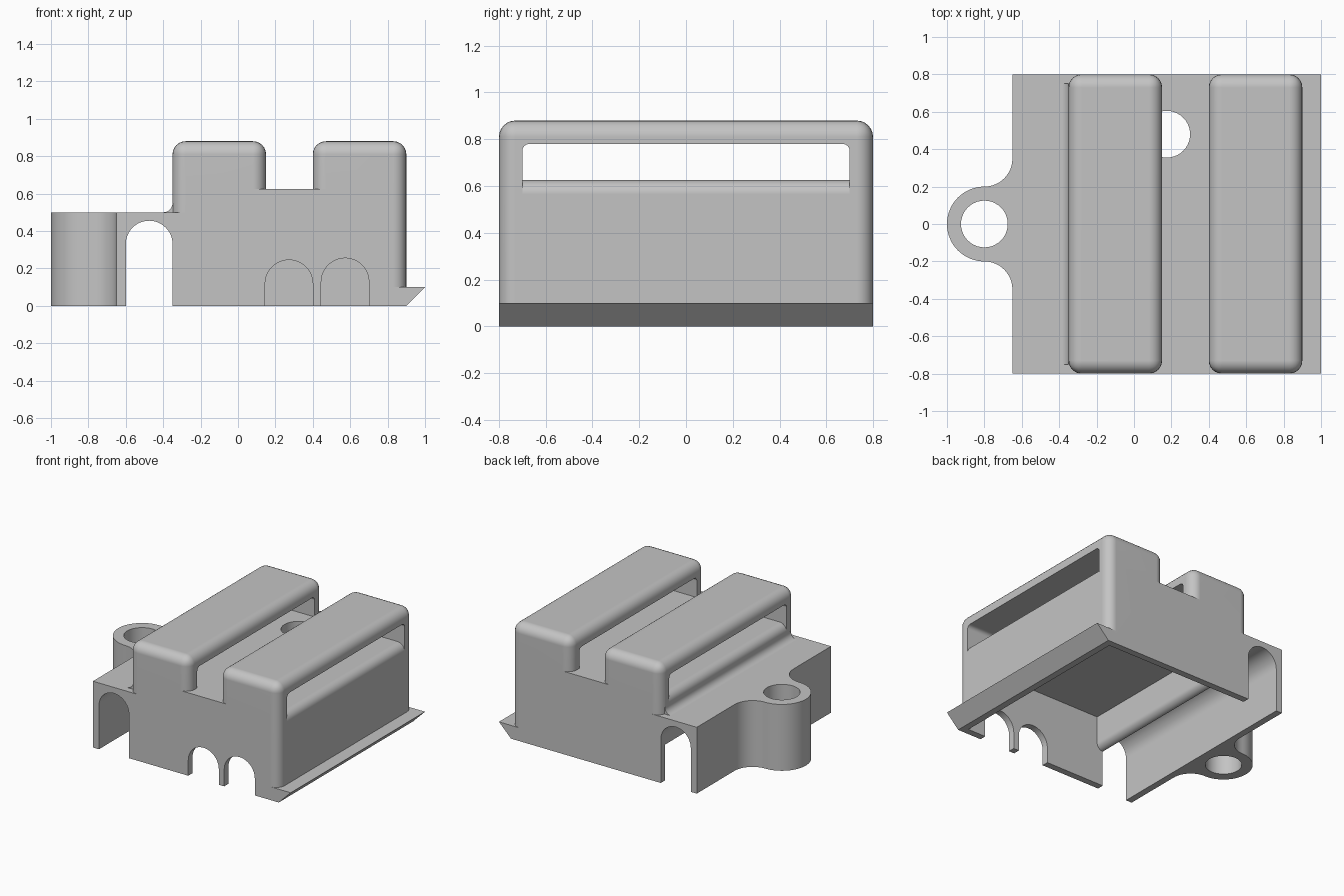
import bpy
import bmesh
from math import cos, sin, radians

default = bpy.data.objects.get("Cube")
if default:
    bpy.data.objects.remove(default, do_unlink=True)

grey = bpy.data.materials.new("plain_grey")
grey.use_nodes = True
colour = (0.55, 0.55, 0.55, 1)
grey.diffuse_color = colour
grey.node_tree.nodes["Principled BSDF"].inputs["Base Color"].default_value = colour


def finish(name, bm):
    bmesh.ops.recalc_face_normals(bm, faces=bm.faces)
    mesh = bpy.data.meshes.new(name)
    bm.to_mesh(mesh)
    bm.free()
    mesh.materials.append(grey)
    obj = bpy.data.objects.new(name, mesh)
    bpy.context.collection.objects.link(obj)
    return obj


def arc(cx, cy, r, start, end, steps=12):
    angles = [radians(start + (end - start) * i / steps) for i in range(steps + 1)]
    return [(cx + r * cos(a), cy + r * sin(a)) for a in angles]


def prism(name, outline, axis, lo, hi, rounded=None, radius=0.03):
    """Extrude an outline along y (points are x, z) or z (points are x, y)."""
    bm = bmesh.new()

    def place(p, t):
        return (p[0], t, p[1]) if axis == "y" else (p[0], p[1], t)
    rings = [[bm.verts.new(place(p, t)) for p in outline] for t in (lo, hi)]
    bm.faces.new(rings[0])
    bm.faces.new(rings[1])
    n = len(outline)
    for i in range(n):
        j = (i + 1) % n
        bm.faces.new((rings[0][i], rings[0][j], rings[1][j], rings[1][i]))
    bmesh.ops.recalc_face_normals(bm, faces=bm.faces)
    if rounded:
        bmesh.ops.bevel(bm, geom=[e for e in bm.edges if rounded(e)], offset=radius,
                        segments=6, profile=0.5, affect="EDGES")
    return finish(name, bm)


def box(name, x0, x1, y, z0, z1, **extra):
    return prism(name, [(x0, z0), (x1, z0), (x1, z1), (x0, z1)], "y", -y, y, **extra)


def arch(name, x0, x1, top, y0, y1):
    r = (x1 - x0) / 2
    outline = [(x0, -0.1), (x1, -0.1)] + arc(x0 + r, top - r, r, 0, 180, 24)
    return prism(name, outline, "y", y0, y1)


def combine(target, part, operation):
    mod = target.modifiers.new(part.name, "BOOLEAN")
    mod.operation = operation
    mod.solver = "EXACT"
    mod.object = part
    bpy.context.view_layer.objects.active = target
    bpy.ops.object.modifier_apply(modifier=mod.name)
    bpy.data.objects.remove(part, do_unlink=True)


def tower(name, x0, x1, z0):
    # Every edge is rounded except those around the base
    return box(name, x0, x1, 0.8, z0, 0.88, radius=0.07,
               rounded=lambda e: max(v.co.z for v in e.verts) > z0 + 0.01)


# Main block with its towers, low deck, lip and mounting ear
cover = box("cover", -0.28, 0.83, 0.8, 0, 0.625)
ear = (arc(-0.8, 0, 0.2, 90, 270, 32) + arc(-0.8, -0.35, 0.15, 90, 0)[1:]
       + [(-0.62, -0.35), (-0.62, 0.35)] + arc(-0.8, 0.35, 0.15, 0, -90)[:-1])
solids = [
    box("low_deck", -0.65, -0.2, 0.8, 0, 0.5),
    tower("left_tower", 0.4, 0.9, 0.05),
    tower("right_tower", -0.35, 0.15, 0.4),
    prism("lip", [(0.8, 0), (0.9, 0), (1, 0.1), (0.8, 0.1)], "y", -0.8, 0.8),
    prism("deck_fillet", arc(-0.4, 0.55, 0.05, -90, 0, 8) + [(-0.3, 0.55), (-0.3, 0.47),
          (-0.4, 0.47)], "y", -0.75, 0.75),
    prism("mounting_ear", ear, "z", 0, 0.5),
]
for part in solids:
    combine(cover, part, "UNION")

# Slot under both towers, with a floor rounded over at each end
slot = ([(-0.5, 0.565)] + arc(-0.29, 0.565, 0.06, 180, 90, 8)
        + arc(0.84, 0.565, 0.06, 90, 0, 8) + [(1.1, 0.565), (1.1, 0.78), (-0.5, 0.78)])
# Hollow beneath the hanging wall beside the tunnel
hollow = ([(-0.4, -0.1), (-0.25, -0.1), (-0.25, 0.32)]
          + arc(-0.35, 0.32, 0.05, 0, -90, 8) + [(-0.4, 0.27)])
cutters = [
    prism("slot", slot, "y", -0.7, 0.7,
          rounded=lambda e: min(v.co.z for v in e.verts) > 0.77
          and abs(e.verts[0].co.y - e.verts[1].co.y) < 0.01
          and abs(e.verts[0].co.x - e.verts[1].co.x) > 1),
    box("cavity", -0.3, 0.85, 0.75, -0.1, 0.525),
    prism("side_hollow", hollow, "y", -0.75, 0.75),
    arch("tunnel", -0.6, -0.35, 0.455, -1, 1),
    arch("inner_arch", 0.145, 0.4, 0.245, -1, -0.7),
    arch("outer_arch", 0.445, 0.7, 0.255, -1, -0.7),
    prism("top_hole", arc(0.175, 0.48, 0.125, 0, 360, 40)[:-1], "z", 0.4, 0.7),
    prism("ear_hole", arc(-0.8, 0, 0.125, 0, 360, 40)[:-1], "z", -0.1, 0.6),
]
for part in cutters:
    combine(cover, part, "DIFFERENCE")

# Smooth fillets, crisp edges
bpy.ops.object.select_all(action="DESELECT")
cover.select_set(True)
bpy.context.view_layer.objects.active = cover
bpy.ops.object.shade_smooth_by_angle(angle=radians(30))
weighted = cover.modifiers.new("even_shading", "WEIGHTED_NORMAL")
weighted.keep_sharp = True
